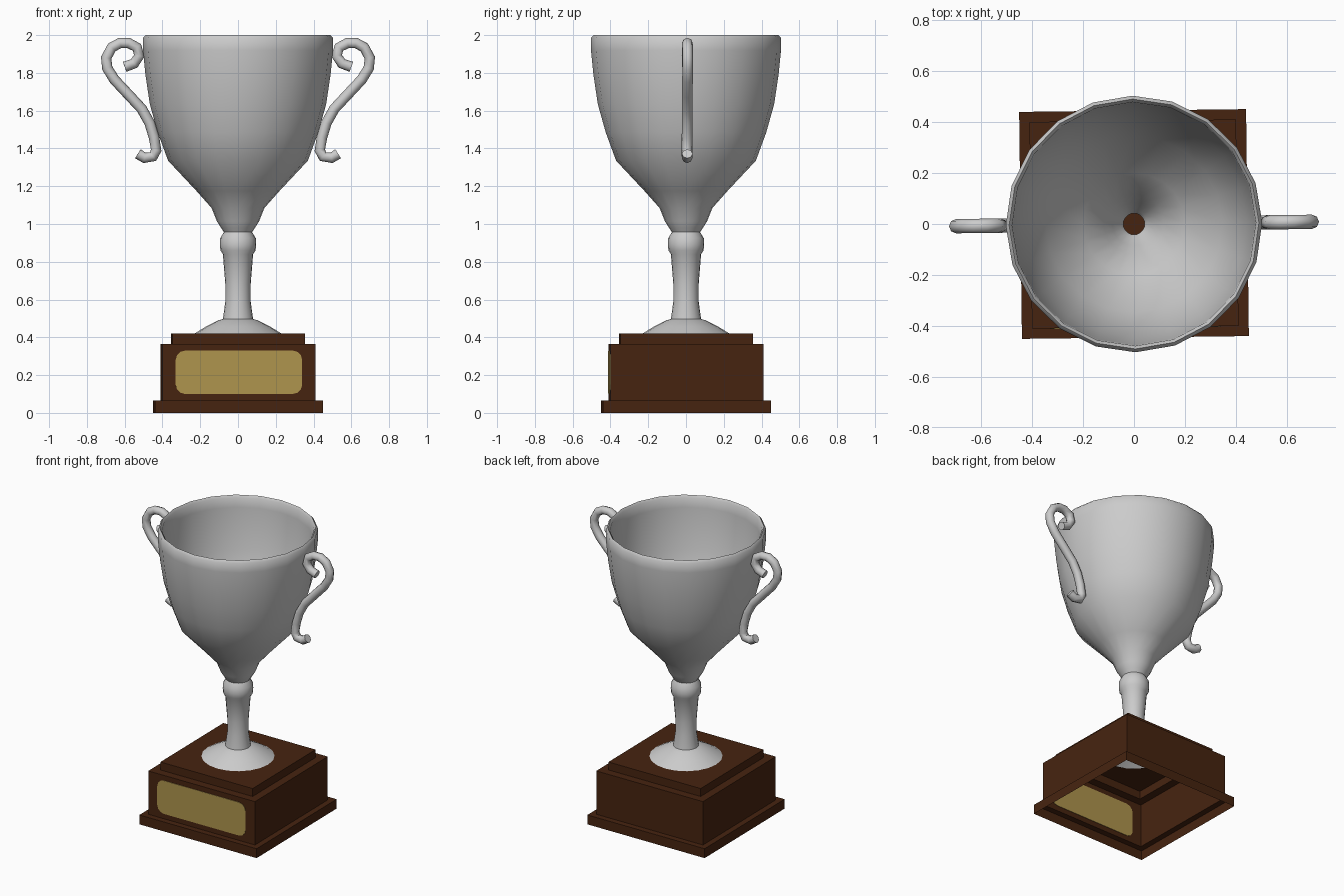
import bpy, bmesh, math
from mathutils import Matrix

if "Cube" in bpy.data.objects:
    bpy.data.objects.remove(bpy.data.objects["Cube"])

TWIST = math.radians(0.7)   # the whole model is turned very slightly


def material(name, rgb):
    m = bpy.data.materials.new(name)
    m.diffuse_color = (*rgb, 1)
    m.use_nodes = True
    m.node_tree.nodes["Principled BSDF"].inputs["Base Color"].default_value = m.diffuse_color
    return m


silver = material("silver", (0.60, 0.60, 0.60))
wood = material("dark_wood", (0.062, 0.017, 0.005))
gold = material("gold_plate", (0.43, 0.30, 0.075))


def finish(obj, mat, smooth=None):
    obj.data.materials.append(mat)
    obj.rotation_euler.z = TWIST
    bpy.ops.object.select_all(action='DESELECT')
    obj.select_set(True)
    bpy.context.view_layer.objects.active = obj
    if smooth:
        bpy.ops.object.shade_smooth_by_angle(angle=math.radians(smooth))


def mesh_object(name, bm):
    me = bpy.data.meshes.new(name)
    bm.to_mesh(me)
    bm.free()
    obj = bpy.data.objects.new(name, me)
    bpy.context.collection.objects.link(obj)
    return obj


def ring(bm, r, z, n, phase=0.0):
    return [bm.verts.new((r * math.cos(phase + 2 * math.pi * i / n),
                          r * math.sin(phase + 2 * math.pi * i / n), z)) for i in range(n)]


def lathe(bm, profile, n, phase=0.0):
    rings = [ring(bm, r, z, n, phase) for r, z in profile]
    for a, b in zip(rings, rings[1:]):
        for i in range(n):
            j = (i + 1) % n
            bm.faces.new((a[i], a[j], b[j], b[i]))
    return rings


# Stepped square plinth, open underneath, with a round opening under the foot
bm = bmesh.new()
steps = [(0.445, 0), (0.445, 0.065), (0.405, 0.065), (0.405, 0.365), (0.35, 0.365), (0.35, 0.42)]
rings = lathe(bm, [(s * math.sqrt(2), z) for s, z in steps], 4, math.pi / 4)
hole = ring(bm, 0.21, 0.42, 20, math.pi / 4)
top = rings[-1]
for k in range(4):
    c, nxt = top[k], top[(k + 1) % 4]
    for i in range(5):
        a, b = hole[(k * 5 + i) % 20], hole[(k * 5 + i + 1) % 20]
        if i < 2:
            bm.faces.new((c, b, a))
        elif i == 2:
            bm.faces.new((c, nxt, b, a))
        else:
            bm.faces.new((nxt, b, a))
bmesh.ops.recalc_face_normals(bm, faces=bm.faces)
finish(mesh_object("plinth", bm), wood)

# Small wooden disc closing the hollow stem
bm = bmesh.new()
bmesh.ops.create_circle(bm, cap_ends=True, segments=20, radius=0.10,
                        matrix=Matrix.Translation((0, 0, 0.42)))
finish(mesh_object("stem_plug", bm), wood)

# Gold plate with rounded corners, set through the front wall
bm = bmesh.new()
outline = []
for cx, cz, start in ((0.285, 0.28, 0), (-0.285, 0.28, 90), (-0.285, 0.15, 180), (0.285, 0.15, 270)):
    for k in range(4):
        a = math.radians(start + 30 * k)
        outline.append(bm.verts.new((cx + 0.05 * math.cos(a), -0.402, cz + 0.05 * math.sin(a))))
face = bm.faces.new(outline)
ext = bmesh.ops.extrude_face_region(bm, geom=[face], use_keep_orig=True)
bmesh.ops.translate(bm, vec=(0, -0.006, 0),
                    verts=[g for g in ext['geom'] if isinstance(g, bmesh.types.BMVert)])
bmesh.ops.recalc_face_normals(bm, faces=bm.faces)
finish(mesh_object("front_plate", bm), gold)

# Cup: foot, stem, bead, bowl, rolled lip and inside of the bowl in one lathe
profile = [
    (0.23, 0.42), (0.17, 0.457), (0.105, 0.49), (0.08, 0.497), (0.067, 0.59), (0.067, 0.68),
    (0.08, 0.84), (0.093, 0.86), (0.096, 0.89), (0.094, 0.925), (0.075, 0.957),
    (0.09, 0.98), (0.112, 1.015), (0.14, 1.085), (0.22, 1.175), (0.37, 1.335),
    (0.425, 1.485), (0.467, 1.635), (0.49, 1.79), (0.503, 1.92), (0.503, 1.985),
    (0.49, 2.0), (0.478, 1.985), (0.475, 1.92), (0.443, 1.64), (0.347, 1.345),
    (0.20, 1.19), (0.118, 1.095), (0.085, 1.02), (0.052, 0.975), (0.042, 0.955)]
bm = bmesh.new()
lathe(bm, profile, 20)
finish(mesh_object("cup", bm), silver, 50)

# Scrolled handles, one curve mirrored to the other side
path = [(0.60, 1.832), (0.55, 1.85), (0.523, 1.89), (0.535, 1.935), (0.58, 1.958), (0.625, 1.958),
        (0.668, 1.935), (0.698, 1.88), (0.692, 1.825), (0.655, 1.765), (0.58, 1.685), (0.51, 1.61),
        (0.468, 1.535), (0.445, 1.46), (0.433, 1.39), (0.45, 1.357), (0.495, 1.35), (0.53, 1.372)]
for name, side in (("right_handle", 1), ("left_handle", -1)):
    cu = bpy.data.curves.new(name, 'CURVE')
    cu.dimensions = '3D'
    cu.bevel_depth = 0.028
    cu.bevel_resolution = 2
    cu.use_fill_caps = True
    sp = cu.splines.new('POLY')
    sp.points.add(len(path) - 1)
    for p, (x, z) in zip(sp.points, path):
        p.co = (side * x, 0, z, 1)
    obj = bpy.data.objects.new(name, cu)
    bpy.context.collection.objects.link(obj)
    bpy.ops.object.select_all(action='DESELECT')
    obj.select_set(True)
    bpy.context.view_layer.objects.active = obj
    bpy.ops.object.convert(target='MESH')
    finish(bpy.context.view_layer.objects.active, silver, 50)
